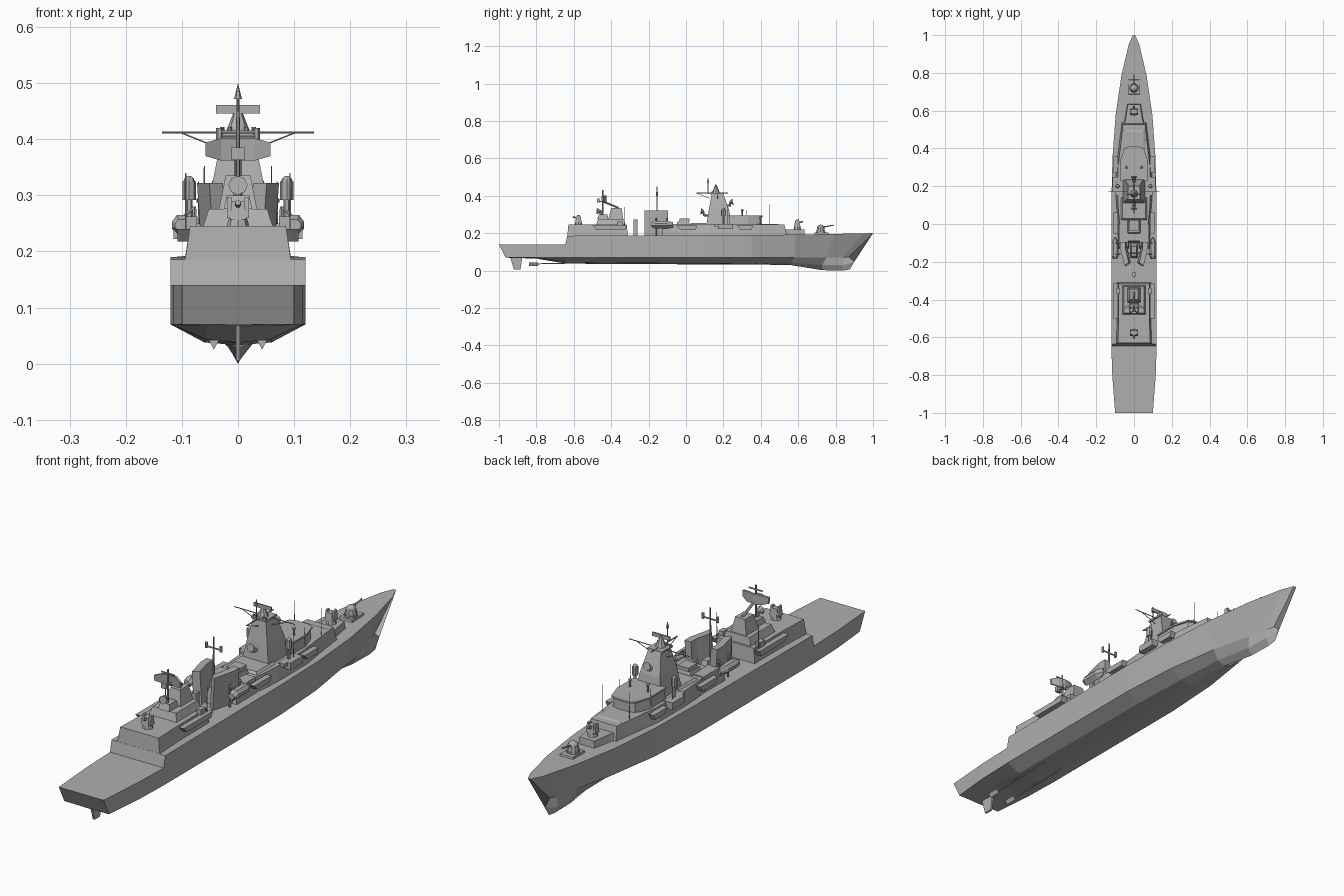
import bpy, bmesh, math
from mathutils import Vector

paint = bpy.data.materials.new("hull_grey")
paint.diffuse_color = (.43, .43, .43, 1)


def mesh(name, verts, faces):
    me = bpy.data.meshes.new(name)
    me.from_pydata(verts, [], faces)
    bm = bmesh.new()
    bm.from_mesh(me)
    bmesh.ops.remove_doubles(bm, verts=bm.verts, dist=1e-5)
    bmesh.ops.recalc_face_normals(bm, faces=bm.faces)
    bm.to_mesh(me)
    bm.free()
    ob = bpy.data.objects.new(name, me)
    bpy.context.collection.objects.link(ob)
    return ob


def loft(name, rings):
    n = len(rings[0])
    f = [(i*n+j, i*n+(j+1) % n, (i+1)*n+(j+1) % n, (i+1)*n+j)
         for i in range(len(rings)-1) for j in range(n)]
    f += [tuple(range(n)), tuple(range((len(rings)-1)*n, len(rings)*n))]
    return mesh(name, [p for r in rings for p in r], f)


def block(name, bot, top, z0, z1, x=0, xt=None):
    """Tapered box: bot/top = (half width, y0, y1), centred on x (top on xt)."""
    xt = x if xt is None else xt
    ring = lambda q, c, z: [(c-q[0], q[1], z), (c+q[0], q[1], z), (c+q[0], q[2], z), (c-q[0], q[2], z)]
    return loft(name, [ring(bot, x, z0), ring(top, xt, z1)])


def house(name, half, z0, z1, k=1.0):
    """Deckhouse from a half plan of (x, y), mirrored; k scales the roof width."""
    plan = half + [(-x, y) for x, y in reversed(half)]
    m = sum(y for _, y in half)/len(half)
    return loft(name, [[(x, y, z0) for x, y in plan],
                       [(x*k, m+(y-m)*(1+(k-1)*.4), z1) for x, y in plan]])


def rod(name, a, b, r, r2=None, n=6):
    a, b = Vector(a), Vector(b)
    q = (b-a).to_track_quat('Z', 'Y')
    r2 = r if r2 is None else r2
    ring = lambda c, s: [tuple(c + q @ Vector((s*math.cos(t*math.tau/n), s*math.sin(t*math.tau/n), 0))) for t in range(n)]
    return loft(name, [ring(a, r), ring(b, max(r2, 1e-4))])


def dome(name, c, r, n=8, sz=1):
    bpy.ops.mesh.primitive_uv_sphere_add(segments=n, ring_count=6, radius=r, location=c, scale=(1, 1, sz))
    bpy.context.object.name = name


# Hull: stations of deck edge (y,w,z), chine (y,w,z), bilge (y,w,z), keel z
stations = [
    (-1, .10, .14, -.965, .10, .07, -.965, .05, .07, .069),
    (-.8, .115, .14, -.8, .115, .07, -.8, .055, .066, .064),
    (-.645, .12, .14, -.645, .12, .07, -.645, .06, .045, .038),
    (-.635, .12, .186, -.635, .12, .07, -.635, .06, .044, .037),
    (.1, .12, .19, .1, .12, .07, .1, .06, .038, .033),
    (.35, .114, .19, .35, .105, .07, .35, .05, .04, .033),
    (.58, .097, .192, .58, .07, .07, .56, .032, .043, .029),
    (.79, .066, .196, .75, .03, .07, .73, .018, .03, .002),
    (.95, .028, .199, .84, .009, .07, .84, .016, .028, 0),
    (1, .006, .2, .87, .001, .072, .9, .001, .047, .006)]
rings = []
for yd, wd, zd, yc, wc, zc, yb, wb, zb, zk in stations:
    s = [(wd, yd, zd), (wc, yc, zc), (wb, yb, zb)]
    yk = .875 if yd == 1 else yb
    rings.append(s + [(0, yk, zk)] + [(-x, y, z) for x, y, z in reversed(s)])
loft("hull", rings)

# Rudder, propellers and shafts
loft("rudder", [[(-.004, -.92, .005), (.004, -.92, .005), (.004, -.885, .005), (-.004, -.885, .005)],
                [(-.004, -.94, .072), (.004, -.94, .072), (.004, -.875, .072), (-.004, -.875, .072)]])
for s in (-1, 1):
    x = .043*s
    loft("propeller", [[(x-.009, y, .042), (x+.009, y, .042), (x, y, .025)] for y in (-.84, -.79)])
    rod("propeller_shaft", (x, -.8, .036), (x, -.5, .042), .003)

# Aft superstructure (hangar)
house("hangar", [(.095, -.635), (.09, -.5), (.09, -.31)], .18, .245, .9)
block("hangar_upper", (.062, -.48, -.325), (.052, -.47, -.33), .245, .276)
block("aft_radar_base", (.034, -.415, -.335), (.022, -.4, -.345), .276, .335)
block("aft_director_platform", (.025, -.475, -.415), (.02, -.465, -.42), .276, .3)
rod("aft_director_post", (0, -.455, .295), (0, -.455, .32), .008)
rod("aft_director_dish", (0, -.478, .318), (0, -.455, .316), .017, .006, 8)
# Aft search radar: tall mast with curved reflector
rod("aft_radar_mast", (0, -.445, .29), (0, -.445, .43), .004)
rod("aft_radar_arm", (0, -.36, .335), (0, -.445, .37), .006)
rows = []
for x in (-.058, -.03, 0, .03, .058):
    h = .012 if abs(x) > .05 else .02
    y = -.43 - 6*x*x
    rows.append([(x, y, .382-h), (x, y-.004, .382+h), (x, y+.006, .382+h), (x, y+.006, .382-h)])
loft("aft_radar_reflector", rows)
block("aft_radar_feed", (.012, -.475, -.462), (.012, -.475, -.462), .363, .385)
rod("aft_radar_feed_arm", (0, -.47, .37), (0, -.43, .37), .003)
rod("aft_radar_crossbar", (-.03, -.445, .413), (.03, -.445, .413), .003)


# Close-in gun mounts, aft and forward
def close_gun(y, z, d):
    rod("gun_mount_base", (0, y, z), (0, y, z+.015), .02, .016, 8)
    block("gun_mount_body", (.014, y-.017, y+.017), (.012, y-.012, y+.012), z+.012, z+.045)
    rod("gun_mount_barrels", (0, y, z+.034), (0, y+.03*d, z+.042), .005)
    for s in (-1, 1):
        block("gun_mount_cheek", (.004, y-.014, y+.014), (.004, y-.008, y+.008), z+.015, z+.052, .016*s)


close_gun(-.575, .245, -1)
close_gun(.595, .22, 1)

# Funnels: outward leaning pair with angled rear faces
for s in (-1, 1):
    def plan(d, z):
        return [(s*(x+d), y, z) for x, y in ((.022, -.205), (.046, -.222), (.068, -.13), (.068, -.095), (.04, -.095), (.04, -.13))]
    loft("funnel", [plan(-.004, .185), plan(.005, .322)])
    block("funnel_housing", (.03, -.13, .0), (.024, -.12, .0), .185, .25, .055*s)
rod("middle_mast", (0, -.155, .19), (0, -.155, .45), .006, .003)
rod("middle_mast_yard", (-.035, -.155, .405), (.035, -.155, .405), .003)
for s in (-1, 1):
    rod("yard_sensor", (.033*s, -.155, .398), (.033*s, -.155, .42), .006)
block("middle_mast_foot", (.02, -.18, -.1), (.012, -.17, -.12), .185, .25)
block("deck_vent", (.009, -.28, -.258), (.009, -.28, -.258), .185, .272)

# Forward superstructure and bridge
house("forward_deckhouse", [(.055, -.1), (.075, -.07), (.09, .05), (.095, .12), (.095, .3), (.082, .4), (.065, .54)], .185, .246, .9)
house("bow_deckhouse", [(.06, .52), (.05, .55), (.036, .635)], .188, .22, .9)
house("bridge", [(.07, .23), (.072, .33), (.05, .395), (.03, .405)], .245, .293, .95)
house("bridge_roof_edge", [(.072, .228), (.074, .333), (.052, .4), (.03, .41)], .287, .294, 1)
block("bridge_front_step", (.06, .38, .5), (.05, .38, .49), .245, .25)
block("amidships_house", (.07, .02, .14), (.062, .03, .14), .245, .255)
block("amidships_box_low", (.035, -.05, .02), (.03, -.045, .015), .245, .263)
block("amidships_box_high", (.025, -.035, .02), (.025, -.035, .02), .263, .278)
for s in (-1, 1):
    rod("bridge_roof_post", (.04*s, .3, .29), (.04*s, .3, .325), .004)
    dome("bridge_roof_sensor", (.04*s, .3, .322), .007)

# Main tower mast
block("tower_lower", (.058, .11, .245), (.045, .122, .23), .245, .325)
block("tower_upper", (.045, .122, .23), (.028, .138, .2), .325, .41)
block("tower_platform", (.033, .13, .2), (.033, .13, .2), .408, .415)
rod("tower_cone", (0, .16, .412), (0, .16, .458), .022, .004, 8)
block("search_antenna", (.039, .154, .16), (.039, .154, .16), .446, .461)
rod("tower_yard", (-.135, .17, .412), (.135, .17, .412), .0018)
rod("fore_aft_yard", (0, .055, .415), (0, .225, .415), .0025)
rod("fore_aft_brace", (0, .06, .413), (0, .13, .385), .0015)
rod("top_pole", (0, .118, .41), (0, .118, .475), .0025)
rod("top_cone", (0, .118, .472), (0, .118, .5), .007, 0)
# Tracking dishes fore and aft of the tower
for y, z, d in ((.225, .365, 1), (.105, .313, -1)):
    rod("tower_bracket", (0, y-.03*d, z-.02), (0, y+.015*d, z-.016), .007)
    rod("tracking_dish_post", (0, y+.01*d, z-.018), (0, y+.01*d, z), .005)
    rod("tracking_dish", (0, y+.008*d, z), (0, y+.026*d, z+.003), .006, .017, 8)

for s in (-1, 1):
    rod("yard_brace", (.1*s, .17, .411), (.03*s, .17, .383), .0014)
    for x in (.015, .028):
        rod("platform_sensor", (x*s, .14, .412), (x*s, .14, .422), .004)
    # Satellite dome on post beside the tower
    rod("satellite_dome_post", (.087*s, .2, .24), (.087*s, .2, .3), .006)
    rod("satellite_dome_drum", (.087*s, .2, .292), (.087*s, .2, .325), .012, n=8)
    dome("satellite_dome_cap", (.087*s, .2, .325), .01)
    block("satellite_platform", (.014, .15, .25), (.014, .15, .25), .236, .25, .087*s)
    block("bridge_wing", (.018, .17, .25), (.018, .17, .25), .222, .25, .097*s)
    # Ship's boat with davits
    sec = lambda y, w, h: [(.1*s+w*a, y, .245+h*b) for a, b in ((-1, .4), (-.5, 1), (.5, 1), (1, .4), (1, -.2), (0, -1), (-1, -.2))]
    loft("boat", [sec(-.185, .012, .012), sec(-.17, .018, .02), sec(-.1, .018, .02), sec(-.07, .004, .014)])
    for y in (-.16, -.1):
        rod("davit", (.075*s, y, .185), (.078*s, y, .28), .004)
        rod("davit_arm", (.078*s, y, .278), (.1*s, y, .26), .003)
    # Side racks
    for y0, y1 in ((-.5, -.315), (-.05, .06), (.27, .36)):
        block("side_rack", (.011, y0+.02, y1-.01), (.011, y0, y1), .218, .24, .097*s)
    block("side_locker", (.01, -.37, -.34), (.01, -.37, -.34), .24, .262, .083*s)
    # Whip aerials
    for x, y, z0, z1 in ((.093, -.33, .22, .34), (.06, .445, .24, .352), (.093, .22, .25, .34), (.07, .325, .24, .325)):
        rod("whip_aerial", (x*s, y, z0), (x*s, y, z1), .002, .001, 5)

# Main gun on the foredeck
block("main_gun_platform", (.03, .685, .765), (.028, .688, .762), .19, .203)
rod("main_gun_ring", (0, .72, .2), (0, .72, .21), .026, n=10)
rod("main_gun_turret", (0, .72, .208), (0, .72, .232), .024, .02, 10)
dome("main_gun_top", (0, .72, .23), .02, 10, .8)
rod("main_gun_barrel", (0, .73, .232), (0, .79, .243), .004, .003)

# One grey paint on everything
for ob in bpy.data.objects:
    ob.data.materials.clear()
    ob.data.materials.append(paint)
